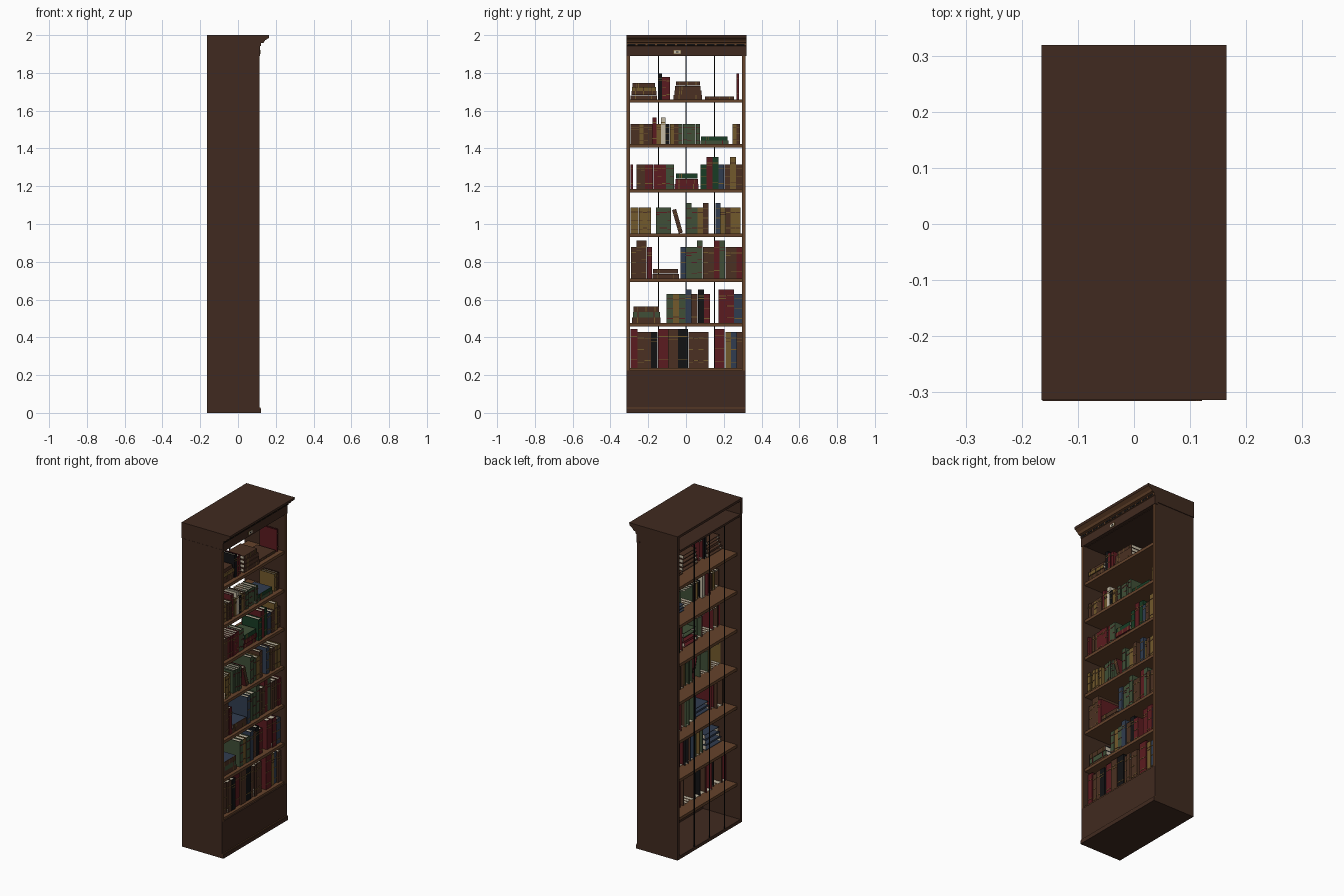
import bpy, bmesh, random
from math import radians
from mathutils import Matrix, Vector

random.seed(4)
if "Cube" in bpy.data.objects:
    bpy.data.objects.remove(bpy.data.objects["Cube"])

COLOURS = {
    "dark_wood": (.051, .023, .014),
    "light_wood": (.13, .056, .024),
    "red_cloth": (.105, .011, .014),
    "green_cloth": (.05, .078, .038),
    "emerald_cloth": (.009, .045, .018),
    "blue_cloth": (.03, .046, .08),
    "black": (.006, .006, .007),
    "ochre_cloth": (.17, .1, .025),
    "brown_leather": (.07, .03, .016),
    "cream_paper": (.56, .5, .38),
}
NAMES = list(COLOURS)
COVERS = {"r": "red_cloth", "g": "green_cloth", "e": "emerald_cloth", "u": "blue_cloth",
          "k": "black", "y": "ochre_cloth", "b": "brown_leather", "c": "cream_paper"}
BANDS = {"green_cloth": "red_cloth", "ochre_cloth": "brown_leather"}
MATERIALS = []
for label, rgb in COLOURS.items():
    material = bpy.data.materials.new(label)
    material.use_nodes = True
    material.diffuse_color = (*rgb, 1)
    shader = material.node_tree.nodes["Principled BSDF"]
    shader.inputs["Base Color"].default_value = (*rgb, 1)
    MATERIALS.append(material)


def box(bm, low, high, colour, frame=Matrix()):
    """Box between two corners, placed by a frame."""
    low, high = Vector(low), Vector(high)
    scale = Matrix.Diagonal((*(high - low), 1))
    place = frame @ Matrix.Translation((low + high) / 2) @ scale
    made = bmesh.ops.create_cube(bm, size=1, matrix=place)
    for face in {f for v in made["verts"] for f in v.link_faces}:
        face.material_index = NAMES.index(colour)


def finish(bm, name):
    mesh = bpy.data.meshes.new(name)
    bm.to_mesh(mesh)
    bm.free()
    for material in MATERIALS:
        mesh.materials.append(material)
    bpy.context.collection.objects.link(bpy.data.objects.new(name, mesh))


def part(name, low, high, colour):
    bm = bmesh.new()
    box(bm, low, high, colour)
    finish(bm, name)


# Carcass: the open front faces +x
BACK, FRONT, HALF, WALL, SKIN = -.163, .11, .315, .018, .003
INNER = HALF - WALL
OPEN_LOW, OPEN_HIGH, CEILING, TOP = .225, 1.89, 1.903, 1.985
CROWN_RIGHT, CROWN_LEFT = -.314, .319
for side, sign, outer in (("left", 1, CROWN_LEFT), ("right", -1, CROWN_RIGHT)):
    near, far = sorted((sign * INNER, sign * HALF))
    part(side + "_panel", (BACK, near, 0), (FRONT, far, CEILING), "dark_wood")
    part(side + "_stile_face", (FRONT, near, OPEN_LOW),
         (FRONT + SKIN, far, OPEN_HIGH), "light_wood")
    near, far = sorted((sign * INNER, outer))
    part(side + "_crown_end", (-.165, near, CEILING), (FRONT, far, TOP), "dark_wood")
part("base_board", (BACK, -INNER, 0), (FRONT, INNER, .02), "dark_wood")
part("kick_panel", (FRONT - WALL, -INNER, .02), (FRONT, INNER, OPEN_LOW), "dark_wood")
part("kick_face", (FRONT, -HALF, .02), (FRONT + SKIN, HALF, OPEN_LOW), "dark_wood")
part("plinth_strip", (FRONT, -HALF, 0), (.121, HALF, .022), "dark_wood")
part("plinth_bead", (FRONT, -HALF, .022), (.118, HALF, .028), "light_wood")
part("ceiling_board", (BACK, -INNER, OPEN_HIGH), (FRONT - WALL, INNER, CEILING), "dark_wood")
part("top_board", (-.165, CROWN_RIGHT, TOP), (.15, CROWN_LEFT, 2), "dark_wood")
for position, y in (("right", -.145), ("middle", 0), ("left", .15)):
    part("back_strip_" + position, (BACK, y - SKIN, .02),
         (BACK + SKIN, y + SKIN, OPEN_HIGH), "black")

# Cornice: one profile swept across the width
PROFILE = [(.095, OPEN_HIGH), (.116, OPEN_HIGH), (.116, 1.942), (.122, 1.944),
           (.122, 1.957), (.136, 1.96), (.143, 1.972), (.163, TOP), (.165, 2), (.095, 2)]
bm = bmesh.new()
end = bm.faces.new([bm.verts.new((x, CROWN_RIGHT, z)) for x, z in PROFILE])
swept = bmesh.ops.extrude_face_region(bm, geom=[end])["geom"]
bmesh.ops.translate(bm, vec=(0, CROWN_LEFT - CROWN_RIGHT, 0),
                    verts=[v for v in swept if isinstance(v, bmesh.types.BMVert)])
bmesh.ops.recalc_face_normals(bm, faces=bm.faces)
for face in bm.faces:
    moulded = face.normal.x > .1 and 1.942 < face.calc_center_median().z < TOP
    face.material_index = NAMES.index("light_wood" if moulded else "dark_wood")
finish(bm, "cornice")

# Dentil row: dark dashes under the crown moulding
bm = bmesh.new()
for i in range(12):
    y = -.289 + i * .0525
    box(bm, (.12, y - .021, 1.946), (.123, y + .021, 1.954), "black")
finish(bm, "dentil_row")

# Label holder on the frieze: nested plates around one centre
bm = bmesh.new()
for layer, (size, colour) in enumerate(((.02, "ochre_cloth"), (.017, "cream_paper"),
                                        (.006, "black"))):
    box(bm, (FRONT, -.046 - size, 1.911 - size / 2),
        (.118 + layer * .001, -.046 + size, 1.911 + size / 2), colour)
finish(bm, "label_holder")


def book(bm, frame, thick, height, depth, cover, boards, sides=(True, True)):
    """Spine on +x with bands, a paper top, and the boards that show."""
    board = min(SKIN, thick / 5)
    box(bm, (-board, 0, 0), (0, thick, height), cover, frame)
    for y, shown in zip((0, thick - board), sides):
        if shown:
            box(bm, (-depth, y, 0), (-board, y + board, height), boards, frame)
    for z in (SKIN, height - 2 * SKIN):
        box(bm, (board - depth, board, z), (-board, thick - board, z + .001),
            "cream_paper", frame)
    for level in random.choice(((.2, .8), (.15, .5, .82), (.72, .8))):
        z = level * height
        box(bm, (-.001, .0005, z), (.0015, thick - .0005, z + .004),
            BANDS.get(cover, "ochre_cloth"), frame)


def spine_x():
    return .088 - random.random() * .012


def stand(bm, z, tall, low, start, stop, covers):
    """Upright run of equal widths; a capital letter marks a tall book."""
    width = (stop - start) / len(covers)
    padded = " " + covers + " "
    for i, letter in enumerate(covers):
        height = tall if letter.isupper() else low
        before, after = padded[i], padded[i + 2]
        sides = [other == " " or other.isupper() != letter.isupper() or other != letter
                 for other in (before, after)]
        frame = Matrix.Translation((spine_x(), start + i * width, z))
        cover = COVERS[letter.lower()]
        book(bm, frame, width - .0004, height, .05 + height / 2, cover, cover, sides)


def pile(bm, z, start, length, thick, covers, boards):
    """Lying books from the bottom up, each a little shorter."""
    for i, (letter, board) in enumerate(zip(covers, boards)):
        size = length * (1 - .05 * i)
        spot = Matrix.Translation((spine_x(), start + (length + size) / 2, z + i * thick))
        book(bm, spot @ Matrix.Rotation(radians(90), 4, "X"), thick - .0005, size,
             .05 + size / 2, COVERS[letter], COVERS[board])


# Shelves from the bottom: tall and low heights, upright runs, piles
SHELVES = [
    (.205, .19, [(-.293, -.15, "Rbbk"), (-.147, .01, "RBK"), (.012, .12, "bbbb"),
                 (.15, .205, "R"), (.208, .297, "yub")], []),
    (.178, .155, [(-.102, .128, "gygUbKr"), (.172, .297, "RRu")],
     [(-.285, .15, .03, "bgb", "uuu")]),
    (.2, .165, [(-.29, -.18, "bBBr"), (-.03, .297, "uggGbbRGbbr")],
     [(-.178, .14, .025, "bb", "uu")]),
    (.162, .138, [(-.293, -.185, "yyyyy"), (-.16, -.078, "gggg"), (0, .12, "GgyB"),
                  (.156, .29, "Uybyy")], []),
    (.168, .13, [(-.293, -.281, "r"), (-.262, -.062, "bbrrrrrgg"),
                 (.077, .297, "eREubYb")], [(-.06, .127, .027, "rre", "rrg")]),
    (.14, .106, [(-.293, .075, "bbybbRyCkybggggg"), (.247, .287, "yb")],
     [(.077, .147, .02, "ge", "uu")]),
    (.137, .118, [(-.147, -.084, "Krr"), (.267, .28, "R")],
     [(-.293, .14, .022, "bbyb", "bbbb"), (-.065, .15, .024, "bbbb", "bbbb"),
      (.1, .155, .016, "b", "b")]),
]
for number, (tall, low, runs, piles) in enumerate(SHELVES, 1):
    z = .001 + number * .237
    part(f"shelf_{number}", (-.14, -INNER, z - WALL), (.105, INNER, z), "light_wood")
    bm = bmesh.new()
    for run in runs:
        stand(bm, z, tall, low, *run)
    for stack in piles:
        pile(bm, z, *stack)
    finish(bm, f"books_{number}")

# One book leans on the fourth shelf
bm = bmesh.new()
tilt = Matrix.Translation((.085, -.038, .949)) @ Matrix.Rotation(radians(16), 4, "X")
book(bm, tilt, .022, .13, .11, "brown_leather", "red_cloth")
finish(bm, "leaning_book")
